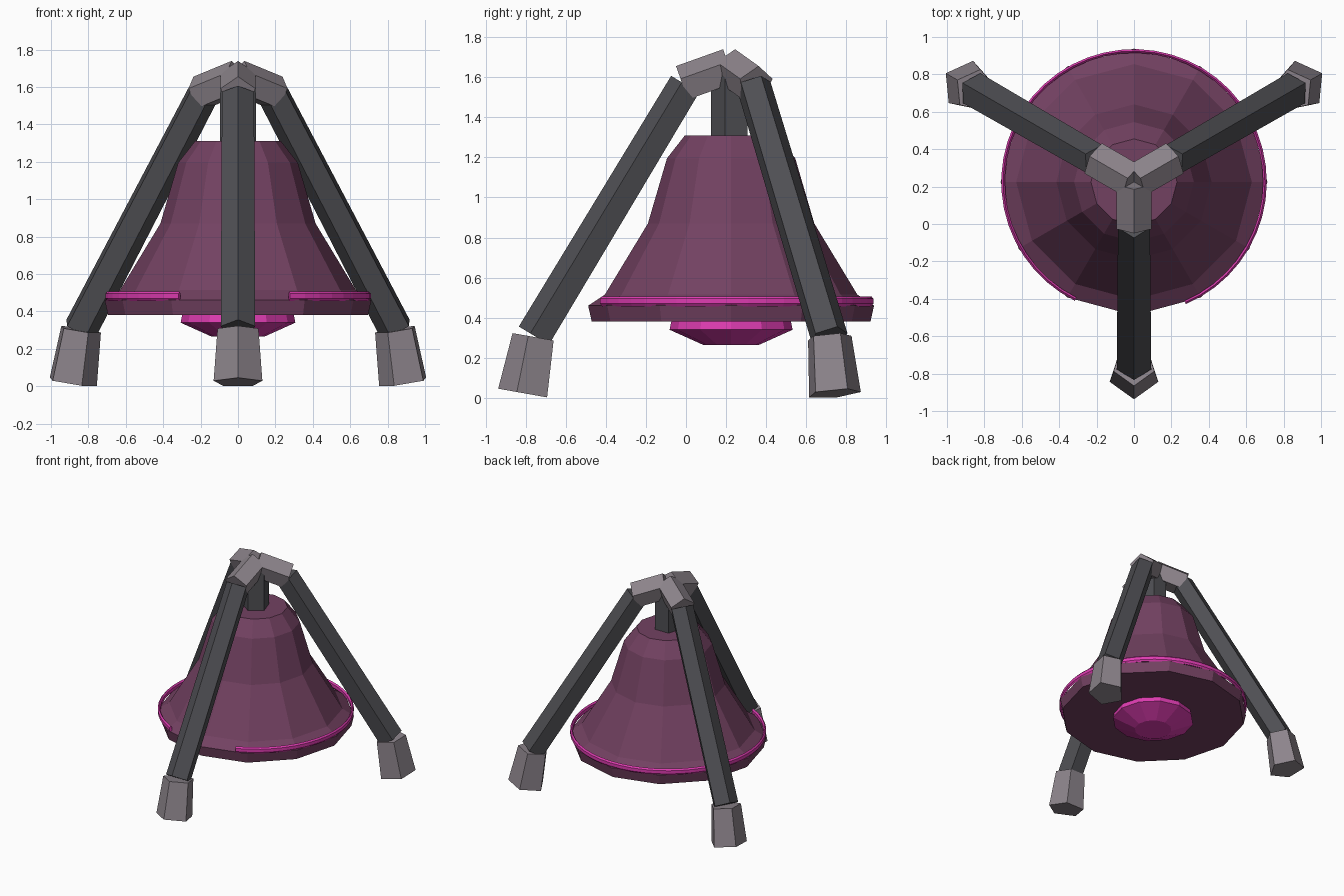
import bpy, bmesh
from math import radians, sin, cos, tau
from mathutils import Vector, Matrix

if "Cube" in bpy.data.objects:
    bpy.data.objects.remove(bpy.data.objects["Cube"], do_unlink=True)

CENTRE = Vector((0, 0.225, 0))


def material(name, rgb):
    mat = bpy.data.materials.new(name)
    mat.use_nodes = True
    mat.diffuse_color = (*rgb, 1)
    mat.node_tree.nodes["Principled BSDF"].inputs["Base Color"].default_value = (*rgb, 1)
    return mat


plum = material("plum", (0.17, 0.053, 0.12))
pink = material("bright pink", (0.73, 0.045, 0.44))
charcoal = material("charcoal", (0.078, 0.078, 0.087))
grey = material("warm grey", (0.265, 0.232, 0.26))


def finish(bm, name, mat):
    bmesh.ops.recalc_face_normals(bm, faces=bm.faces)
    mesh = bpy.data.meshes.new(name)
    bm.to_mesh(mesh)
    bm.free()
    mesh.materials.append(mat)
    obj = bpy.data.objects.new(name, mesh)
    bpy.context.collection.objects.link(obj)
    obj.location = CENTRE
    return obj


def bridge(bm, rings):
    """Join equal closed rings and cap both ends."""
    for a, b in zip(rings, rings[1:]):
        n = len(a)
        for i in range(n):
            j = (i + 1) % n
            bm.faces.new((a[i], a[j], b[j], b[i]))
    bm.faces.new(rings[0])
    bm.faces.new(rings[-1])


def strut(name, mat, start, end, r_start, r_end, azimuth=-90):
    """Five-sided tapered bar between (radius, height) points, ridge outward."""
    p, q = Vector((start[0], 0, start[1])), Vector((end[0], 0, end[1]))
    d = (q - p).normalized()
    out, side = Vector((d.z, 0, -d.x)), Vector((0, 1, 0))
    turn = Matrix.Rotation(radians(azimuth), 3, "Z")
    bm = bmesh.new()
    rings = []
    for c, r in ((p, r_start), (q, r_end)):
        rings.append([bm.verts.new(turn @ (c + r * (out * cos(tau * k / 5) + side * sin(tau * k / 5))))
                      for k in range(5)])
    bridge(bm, rings)
    return finish(bm, name, mat)


def lathe(name, mat, profile, sides=12):
    """Closed faceted solid of revolution."""
    bm = bmesh.new()
    bridge(bm, [[bm.verts.new((r * cos(tau * k / sides), r * sin(tau * k / sides), z))
                 for k in range(sides)] for r, z in profile])
    return finish(bm, name, mat)


# Tripod: foot, leg and top bracket repeated three times
for label, azimuth in (("front", -90), ("left", 30), ("right", 150)):
    strut(label + "_foot", grey, (1.027, 0.022), (0.977, 0.303), 0.137, 0.115, azimuth)
    strut(label + "_leg", charcoal, (0.976, 0.306), (0.222, 1.56), 0.097, 0.09, azimuth)
    strut(label + "_bracket", grey, (0.242, 1.563), (0.007, 1.647), 0.098, 0.098, azimuth)

# Hanging post and bell
strut("hanging_post", charcoal, (0, 1.28), (0, 1.63), 0.1, 0.1)
lathe("bell_body", plum, [(0.695, 0.38), (0.713, 0.46), (0.63, 0.515), (0.415, 0.87),
                          (0.32, 1.195), (0.23, 1.31)])
lathe("clapper", pink, [(0.29, 0.42), (0.307, 0.34), (0.14, 0.265)])

# Rim band: an open arc with a gap at the front
bm = bmesh.new()
section = [(0.71, 0.47), (0.71, 0.495), (0.7, 0.507), (0.69, 0.495), (0.69, 0.47), (0.7, 0.457)]
steps = 42
rings = []
for s in range(steps + 1):
    a = radians(-67 + (243.5 + 67) * s / steps)
    rings.append([bm.verts.new((r * cos(a), r * sin(a), z)) for r, z in section])
bridge(bm, rings)
finish(bm, "rim_band", pink)
